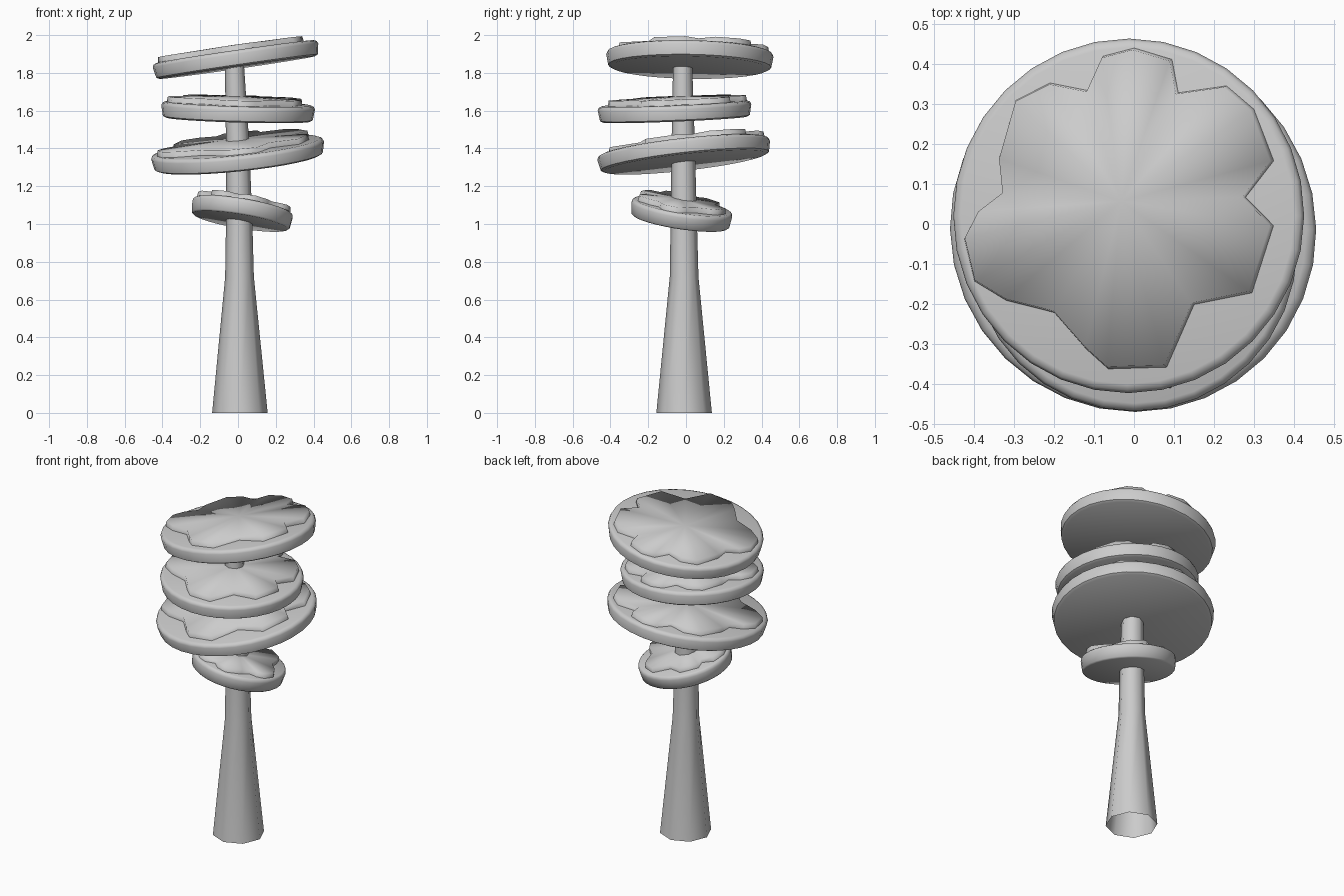
import bpy, bmesh
from math import radians, cos, sin, pi
from mathutils import Matrix, Vector

cube = bpy.data.objects.get("Cube")
if cube:
    bpy.data.objects.remove(cube)

grey = bpy.data.materials.new("plain grey")
grey.use_nodes = True
colour = (0.6, 0.6, 0.6, 1)
grey.diffuse_color = colour
grey.node_tree.nodes["Principled BSDF"].inputs["Base Color"].default_value = colour


def finish(bm, name, sharp=None):
    """Turn a bmesh into a smooth shaded grey object."""
    bmesh.ops.recalc_face_normals(bm, faces=bm.faces)
    mesh = bpy.data.meshes.new(name)
    bm.to_mesh(mesh)
    bm.free()
    mesh.materials.append(grey)
    obj = bpy.data.objects.new(name, mesh)
    bpy.context.collection.objects.link(obj)
    bpy.ops.object.select_all(action='DESELECT')
    obj.select_set(True)
    bpy.context.view_layer.objects.active = obj
    if sharp:
        bpy.ops.object.shade_smooth_by_angle(angle=radians(sharp))
    else:
        bpy.ops.object.shade_smooth()
    return obj


def ring(bm, sides, radius, centre):
    return [bm.verts.new(Vector(centre) + Vector((radius * cos(2 * pi * i / sides),
                                                  radius * sin(2 * pi * i / sides), 0)))
            for i in range(sides)]


def bridge(bm, lower, upper):
    n = len(lower)
    for i in range(n):
        j = (i + 1) % n
        bm.faces.new((lower[i], lower[j], upper[j], upper[i]))


def loft(bm, rings):
    for lower, upper in zip(rings, rings[1:]):
        bridge(bm, lower, upper)


# Trunk: tapering, slightly leaning, open at the base
bm = bmesh.new()
sections = [(0.147, 0.01, -0.01, 0), (0.076, 0.008, -0.01, 0.72),
            (0.069, 0.006, -0.012, 1.05), (0.061, -0.003, -0.015, 1.45),
            (0.05, -0.02, -0.018, 1.87)]
trunk_rings = [ring(bm, 8, r, (x, y, z)) for r, x, y, z in sections]
loft(bm, trunk_rings)
bm.faces.new(trunk_rings[-1])
finish(bm, "trunk", 60)

# Lobed outline of the foliage cap: angle in degrees, radius relative to disc
outline = [(2, .7), (15, .89), (35, .91), (48, .88), (63, .69), (71, .85),
           (86, .87), (98, .83), (108, .66), (122, .79), (137, .84), (161, .75),
           (176, .69), (184, .83), (193, .93), (208, .96), (220, .87), (238, .74),
           (256, .86), (265, .95), (285, .97), (305, .71), (325, .9), (351, .87)]
rim_profile = [(0.94, -0.042), (0.975, -0.034), (1, 0.022), (0.985, 0.037), (0.95, 0.043)]


def lobes(bm, size, shrink, z):
    return [bm.verts.new((size * (shrink * r * cos(radians(a)) - 0.025),
                          size * (shrink * r * sin(radians(a)) + 0.08), z))
            for a, r in outline]


def foliage(name, size, centre, rise_x, rise_y, spin=0):
    """One tilted disc with its lobed cap; rises are degrees along x and y."""
    place = (Matrix.Translation(centre) @ Matrix.Rotation(radians(-rise_x), 4, 'Y')
             @ Matrix.Rotation(radians(rise_y), 4, 'X') @ Matrix.Rotation(radians(spin), 4, 'Z'))
    # Round-edged disc
    bm = bmesh.new()
    rings = [ring(bm, 32, size * r, (0, 0, z)) for r, z in rim_profile]
    loft(bm, rings)
    bm.faces.new(rings[0])
    bm.faces.new(rings[-1])
    finish(bm, name + "_disc", 50).matrix_world = place
    # Lobed cap, a low fan over a steep wall
    bm = bmesh.new()
    base, top = lobes(bm, size, 1, 0.038), lobes(bm, size, 0.985, 0.072)
    bridge(bm, base, top)
    apex = bm.verts.new((-0.025 * size, 0.08 * size, 0.08))
    for i in range(len(top)):
        bm.faces.new((top[i - 1], top[i], apex))
    finish(bm, name + "_cap").matrix_world = place


foliage("top_foliage", 0.443, (-0.01, 0.02, 1.87), 8.3, -1)
foliage("upper_foliage", 0.407, (0, -0.06, 1.595), -1.7, 2.4)
foliage("middle_foliage", 0.46, (0, -0.01, 1.368), 5.9, 6.4)
foliage("lower_foliage", 0.27, (0.02, -0.025, 1.055), -9.5, -8.5, 150)
